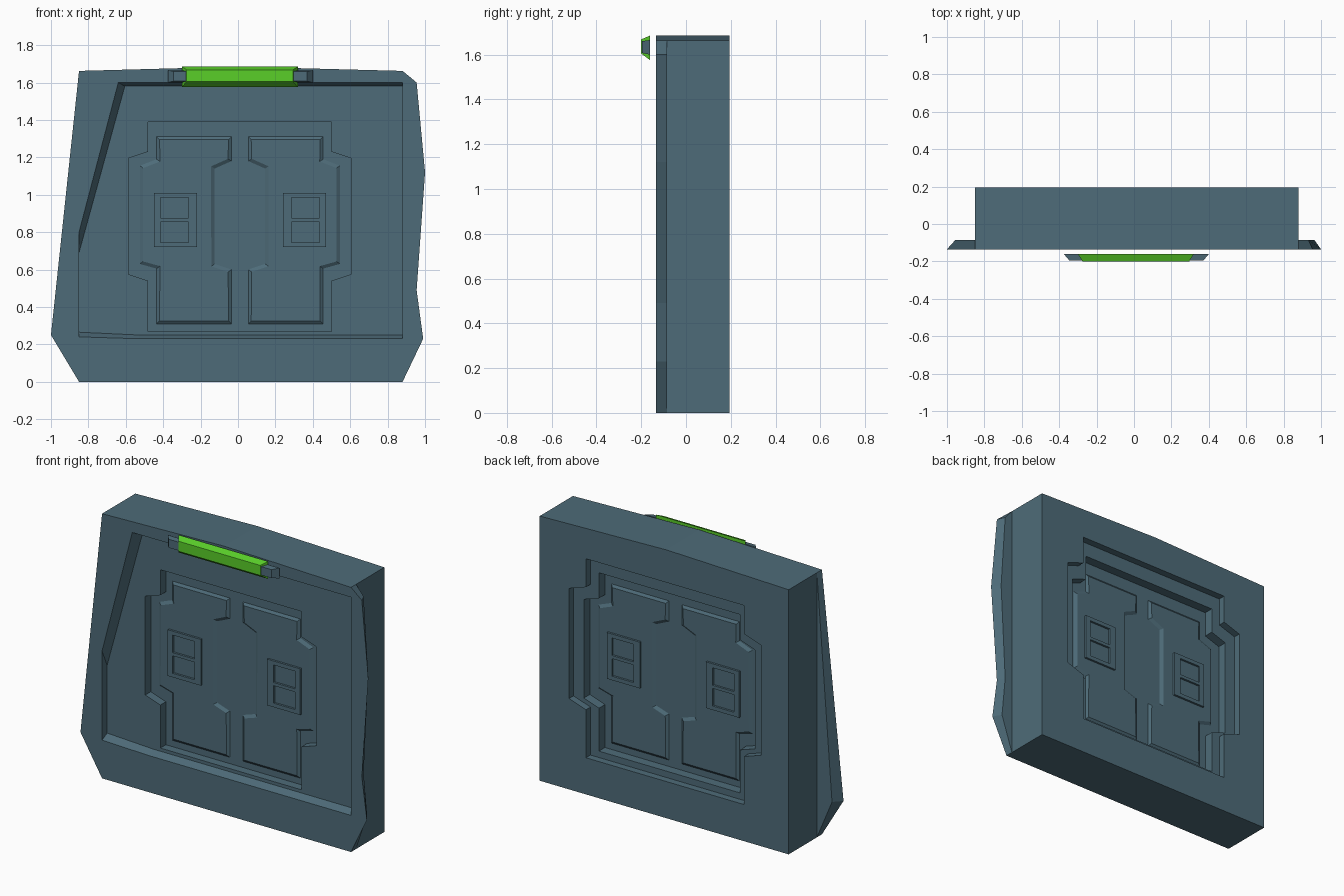
import bpy, bmesh

if "Cube" in bpy.data.objects:
    bpy.data.objects.remove(bpy.data.objects["Cube"])


def material(name, rgb):
    m = bpy.data.materials.new(name)
    m.diffuse_color = (*rgb, 1)
    m.use_nodes = True
    m.node_tree.nodes["Principled BSDF"].inputs["Base Color"].default_value = m.diffuse_color
    return m


STEEL = material("blue grey steel", (0.076, 0.148, 0.19))
GREEN = material("bright green", (0.10, 0.62, 0.022))
AXIS = 0.01  # x of the door's mirror line


def finish(bm, name, mat):
    bmesh.ops.remove_doubles(bm, verts=bm.verts, dist=1e-4)
    bmesh.ops.recalc_face_normals(bm, faces=bm.faces)
    me = bpy.data.meshes.new(name)
    bm.to_mesh(me)
    bm.free()
    me.materials.append(mat)
    ob = bpy.data.objects.new(name, me)
    bpy.context.collection.objects.link(ob)
    return ob


def add_loop(bm, pts, y):
    return [bm.verts.new((x, y, z)) for x, z in pts]


def bridge(bm, a, b):
    n = len(a)
    for i in range(n):
        j = (i + 1) % n
        bm.faces.new((a[i], a[j], b[j], b[i]))


def edge_of(bm, a, b):
    return bm.edges.get((a, b)) or bm.edges.new((a, b))


def fill_between(bm, a, b):
    """Flat face with a hole: fill between two coplanar loops."""
    edges = [edge_of(bm, l[i - 1], l[i]) for l in (a, b) for i in range(len(l))]
    bmesh.ops.triangle_fill(bm, edges=edges, use_beauty=True, normal=(0, -1, 0))


def prism(name, front, yf, back, yb, mat):
    bm = bmesh.new()
    a, b = add_loop(bm, front, yf), add_loop(bm, back, yb)
    bridge(bm, a, b)
    bm.faces.new(a)
    bm.faces.new(b)
    return finish(bm, name, mat)


def rect(x0, x1, z0, z1):
    return [(x0, z0), (x1, z0), (x1, z1), (x0, z1)]


def box(name, x0, x1, z0, z1, y0, y1, mat):
    r = rect(x0, x1, z0, z1)
    return prism(name, r, y0, r, y1, mat)


def mirror(pts):
    return [(2 * AXIS - x, z) for x, z in pts]


# Wall slab with flared front plate, sunken front and stepped door opening
outline = [(-0.85, 0), (0.88, 0), (0.99, 0.23), (0.955, 0.49), (1.0, 1.12),
           (0.955, 1.6), (0.88, 1.662), (0, 1.685), (-0.85, 1.662), (-1, 0.25)]
slab = [(min(max(x, -0.85), 0.88), z) for x, z in outline]
flare = [(sx + (x - sx) * 0.7, z) for (x, z), (sx, _) in zip(outline, slab)]
lip = [(-0.85, 0.24), (-0.53, 0.23), (0.88, 0.23), (0.88, 1.6), (-0.64, 1.6), (-0.85, 0.8)]
floor = [(-0.85, 0.265), (-0.53, 0.25), (0.88, 0.25), (0.88, 1.58), (-0.605, 1.58), (-0.85, 0.69)]
half = [(0.5, 0.27), (0.5, 0.54), (0.605, 0.575), (0.605, 1.195), (0.5, 1.23), (0.5, 1.39)]
opening = half + mirror(half)[::-1]
rear = [(AXIS + (x - AXIS) * 1.12, 0.23 + (z - 0.27) * 1.116) for x, z in opening]

bm = bmesh.new()
front_l = add_loop(bm, outline, -0.135)
flare_l = add_loop(bm, flare, -0.085)
neck_l = add_loop(bm, slab, -0.085)
back_l = add_loop(bm, slab, 0.195)
lip_l = add_loop(bm, lip, -0.135)
floor_l = add_loop(bm, floor, -0.085)
open_l = add_loop(bm, opening, -0.085)
ledge_in = add_loop(bm, opening, 0.15)
ledge_out = add_loop(bm, rear, 0.15)
rear_l = add_loop(bm, rear, 0.195)
for a, b in ((front_l, flare_l), (flare_l, neck_l), (neck_l, back_l), (lip_l, floor_l),
             (open_l, ledge_in), (ledge_in, ledge_out), (ledge_out, rear_l)):
    bridge(bm, a, b)
for a, b in ((front_l, lip_l), (floor_l, open_l), (rear_l, back_l)):
    fill_between(bm, a, b)
finish(bm, "wall_frame", STEEL)

# Door slab filling the opening
prism("door", opening, -0.03, opening, 0.09, STEEL)

# Raised panels and windows on both faces, mirrored left and right
panel = [(-0.035, 0.31), (-0.035, 0.6), (-0.125, 0.63), (-0.125, 1.14), (-0.035, 1.18),
         (-0.035, 1.31), (-0.435, 1.31), (-0.435, 1.19), (-0.525, 1.155),
         (-0.525, 0.63), (-0.435, 0.605), (-0.435, 0.31)]
for face, y, out in (("front", -0.03, -1), ("back", 0.09, 1)):
    for side in ("left", "right"):
        flip = mirror if side == "right" else (lambda p: p)
        # Panel with a bevelled border
        bm = bmesh.new()
        f = bm.faces.new(add_loop(bm, flip(panel), y))
        f.normal_update()
        if f.normal.y * out < 0:
            f.normal_flip()
        bmesh.ops.inset_region(bm, faces=[f], thickness=0.022, use_boundary=True)
        for v in f.verts:
            v.co.y = y + out * 0.012
        ob = finish(bm, f"{face}_{side}_panel", STEEL)
        if ob.data.polygons[0].normal.y * out < 0:
            ob.data.flip_normals()
        # Window rim and cross bars around two slots
        bars = [(-0.45, -0.415, 0.72, 1.01), (-0.265, -0.22, 0.72, 1.01),
                (-0.415, -0.265, 0.985, 1.01), (-0.415, -0.265, 0.72, 0.745),
                (-0.415, -0.265, 0.855, 0.875)]
        for i, bar in enumerate(bars):
            pts = flip(rect(*bar))
            prism(f"{face}_{side}_window_bar_{i + 1}", pts, y + out * 0.025,
                  pts, y + out * 0.005, STEEL)

# Floating light bar above the door, with steel end caps
prism("light_bar_ends", rect(-0.345, 0.37, 1.607, 1.66), -0.196,
      rect(-0.375, 0.4, 1.6, 1.665), -0.161, STEEL)
prism("light_bar", rect(-0.275, 0.295, 1.605, 1.668), -0.2,
      rect(-0.3, 0.32, 1.575, 1.685), -0.16, GREEN)
